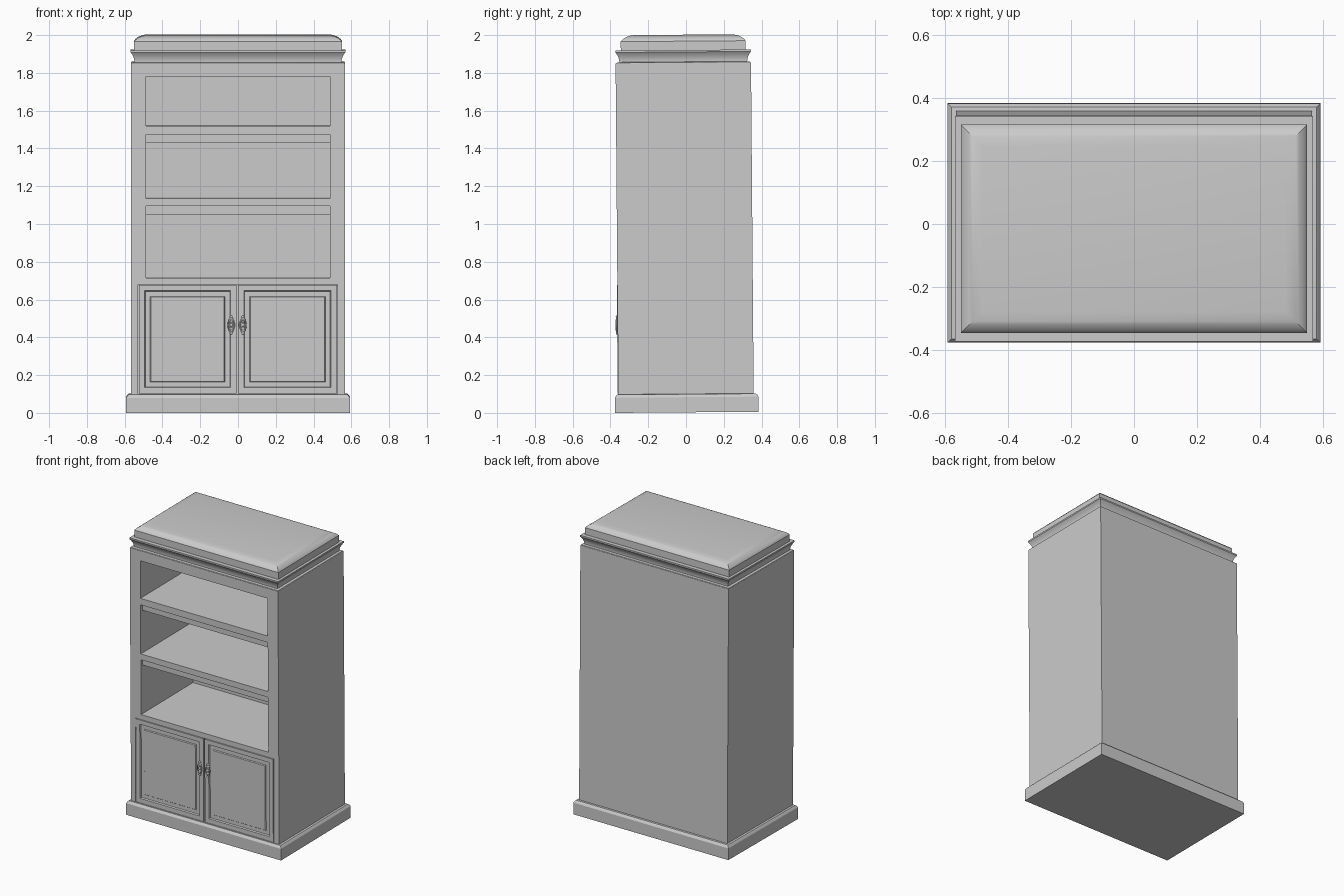
import bpy, bmesh, math
from mathutils import Matrix

if "Cube" in bpy.data.objects:
    bpy.data.objects.remove(bpy.data.objects["Cube"])

FRONT, BACK = -0.362, 0.355


def finish(name, bm):
    bmesh.ops.recalc_face_normals(bm, faces=bm.faces[:])
    me = bpy.data.meshes.new(name)
    bm.to_mesh(me)
    bm.free()
    ob = bpy.data.objects.new(name, me)
    bpy.context.collection.objects.link(ob)
    return ob


def add_box(bm, x0, x1, y0, y1, z0, z1):
    m = (Matrix.Translation(((x0 + x1) / 2, (y0 + y1) / 2, (z0 + z1) / 2))
         @ Matrix.Diagonal((x1 - x0, y1 - y0, z1 - z0, 1)))
    return bmesh.ops.create_cube(bm, size=1, matrix=m)["verts"]


def box(name, *dims):
    bm = bmesh.new()
    add_box(bm, *dims)
    return finish(name, bm)


def moulding(name, hx, y0, y1, profile):
    """Sweep an (inset, z) profile around a rectangle and cap both ends."""
    bm = bmesh.new()
    rings = []
    for d, z in profile:
        corners = ((-hx + d, y0 + d), (hx - d, y0 + d), (hx - d, y1 - d), (-hx + d, y1 - d))
        rings.append([bm.verts.new((x, y, z)) for x, y in corners])
    for a, b in zip(rings, rings[1:]):
        for i in range(4):
            j = (i + 1) % 4
            bm.faces.new((a[i], a[j], b[j], b[i]))
    bm.faces.new(rings[0])
    bm.faces.new(rings[-1])
    return finish(name, bm)


# Plinth at the floor
moulding("plinth", 0.592, -0.38, 0.38,
         [(0, 0), (0, 0.08), (0.006, 0.09), (0.012, 0.096), (0.03, 0.098)])

# Carcass with three open shelf bays and a shallow door recess
carcass = box("carcass", -0.566, 0.566, FRONT, BACK, 0.09, 1.85)
bm = bmesh.new()
for z0, z1 in ((0.715, 1.095), (1.135, 1.475), (1.52, 1.78)):
    add_box(bm, -0.486, 0.486, FRONT - 0.1, 0.205, z0, z1)
add_box(bm, -0.53, 0.528, FRONT - 0.1, FRONT + 0.018, 0.1, 0.68)
cutter = finish("opening_cutter", bm)
cutter.hide_render = True
mod = carcass.modifiers.new("openings", "BOOLEAN")
mod.operation, mod.solver, mod.object = "DIFFERENCE", "EXACT", cutter
bpy.context.view_layer.objects.active = carcass
bpy.ops.object.modifier_apply(modifier=mod.name)
bpy.data.objects.remove(cutter)

# Thicker shelf boards set behind the front rails
for name, z in (("lower_shelf_board", 1.05), ("upper_shelf_board", 1.43)):
    box(name, -0.486, 0.486, FRONT + 0.02, 0.205, z, z + 0.045)


# Doors with a moulded, raised centre panel
def door(name, x0, x1):
    bm = bmesh.new()
    add_box(bm, x0, x1, FRONT - 0.003, FRONT + 0.018, 0.103, 0.677)
    face = min(bm.faces, key=lambda f: f.calc_center_median().y)
    for thick, depth in ((0.043, 0), (0.006, -0.01), (0.036, 0), (0.006, 0.006)):
        bmesh.ops.inset_region(bm, faces=[face], thickness=thick, depth=depth)
    return finish(name, bm)


door("left_door", -0.525, -0.009)
door("right_door", 0.001, 0.523)


# Small ornate handles: stacked rosettes joined by a ring
def handle(name, x):
    bm = bmesh.new()
    y = FRONT - 0.004
    for z, r in ((0.508, 0.008), (0.49, 0.014), (0.465, 0.009), (0.44, 0.014), (0.422, 0.008)):
        m = Matrix.Translation((x, y, z)) @ Matrix.Diagonal((r, 0.006, r, 1))
        bmesh.ops.create_uvsphere(bm, u_segments=12, v_segments=8, radius=1, matrix=m)
    rings = []
    for i in range(20):
        a = math.tau * i / 20
        ring = []
        for j in range(6):
            b = math.tau * j / 6
            s = 1 + 0.2 * math.cos(b)
            ring.append(bm.verts.new((x + 0.017 * s * math.cos(a),
                                      y - 0.003 + 0.004 * math.sin(b),
                                      0.465 + 0.026 * s * math.sin(a))))
        rings.append(ring)
    for i in range(20):
        p, q = rings[i], rings[(i + 1) % 20]
        for j in range(6):
            k = (j + 1) % 6
            bm.faces.new((p[j], p[k], q[k], q[j]))
    return finish(name, bm)


handle("left_handle", -0.036)
handle("right_handle", 0.026)

# Cornice: a cove flaring out to a thin lip
cove = [(0.020 * math.cos(math.pi / 2 * i / 8), 1.856 + 0.054 * math.sin(math.pi / 2 * i / 8) ** 1.0)
        for i in range(9)]
cove = [(0.020 * (1 - (i / 8) ** 2), 1.856 + 0.052 * i / 8) for i in range(9)]
moulding("cornice", 0.568, FRONT, BACK,
         [(0.002, 1.848), (0.004, 1.853)] + cove + [(0, 1.918)])

# Cap with a softly rounded top edge
arc = []
for i in range(9):
    t = math.radians(20 + 60 * i / 8)
    u = (math.cos(math.radians(20)) - math.cos(t)) / (math.cos(math.radians(20)) - math.cos(math.radians(80)))
    v = (math.sin(t) - math.sin(math.radians(20))) / (math.sin(math.radians(80)) - math.sin(math.radians(20)))
    arc.append((0.068 * u, 1.965 + 0.034 * v))
moulding("top_cap", 0.55, -0.334, 0.327, [(0, 1.915)] + arc)

# Whole piece leans forward very slightly
lean = Matrix.Translation((0, 0.004, 0.003)) @ Matrix.Rotation(0.008, 4, "X")
for ob in bpy.context.scene.objects:
    ob.data.transform(lean)
    ob.select_set(True)
bpy.context.view_layer.objects.active = carcass
bpy.ops.object.shade_smooth_by_angle(angle=math.radians(30))
